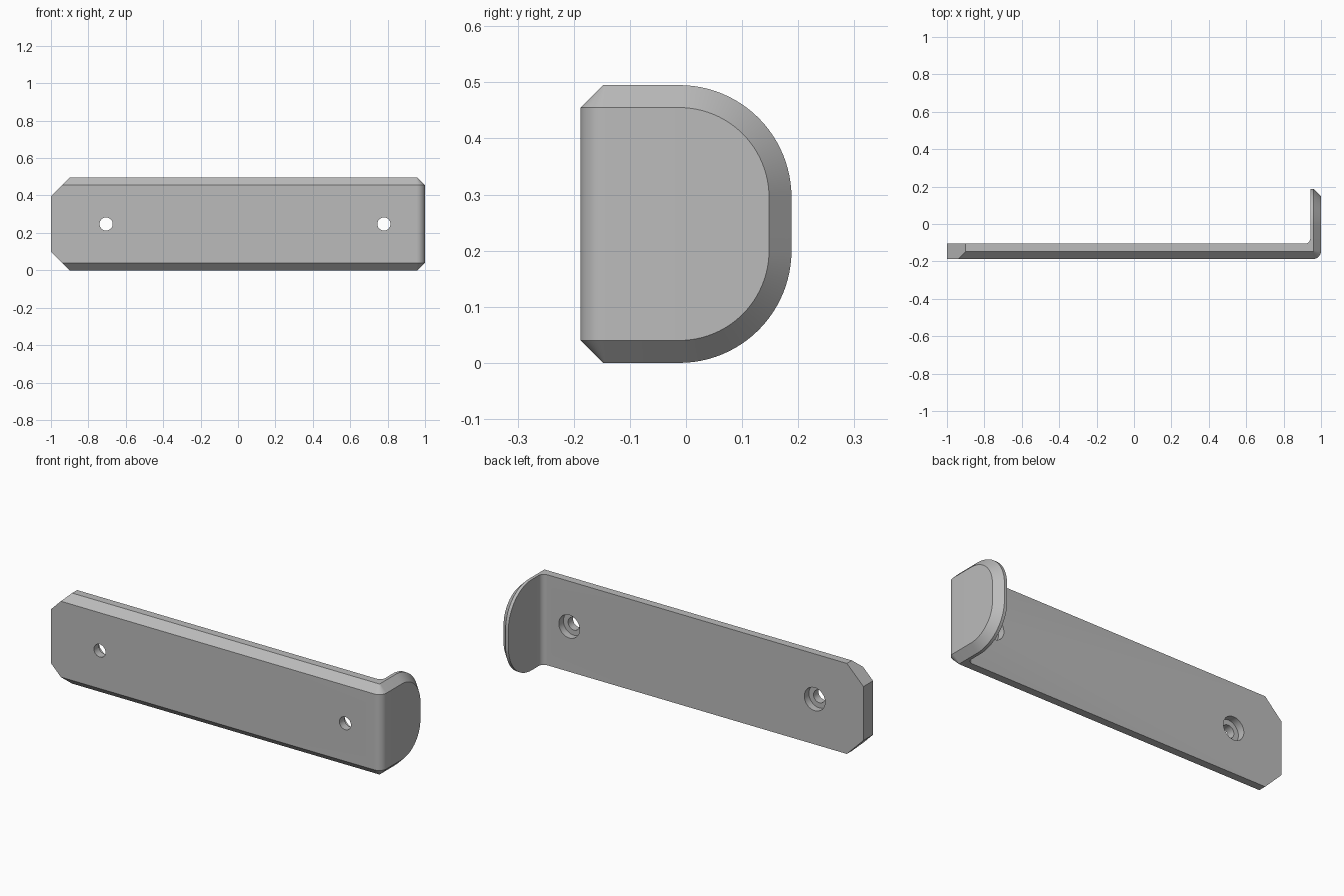
import bpy
import bmesh
from math import sin, cos, pi, radians

if "Cube" in bpy.data.objects:
    bpy.data.objects.remove(bpy.data.objects["Cube"], do_unlink=True)

FRONT, BACK = -0.188, -0.105      # plate faces in y
TAB_IN = 0.943                    # inner face of the end tab in x
MID, HALF = 0.2475, 0.2475        # centre height and half height
CH = 0.04                         # chamfer of the outer edges
BEND, FILLET, ROUND = 0.045, 0.03, 0.2

steel = bpy.data.materials.new("plain_grey")
steel.use_nodes = True
grey = (0.5, 0.5, 0.5, 1)
steel.diffuse_color = grey
steel.node_tree.nodes["Principled BSDF"].inputs["Base Color"].default_value = grey

# Stations along the strip: outer, edge and inner points as (x, y, half height)
low = HALF - 0.1
stations = [
    [(-1, FRONT, low), (-1, FRONT + CH, low), (-1, BACK, low)],
    [(-0.9 - CH, FRONT, HALF - CH), (-0.9, FRONT + CH, HALF), (-0.9, BACK, HALF)],
]

# Rounded bend
for i in range(13):
    a = pi / 2 * i / 12
    s, c = sin(a), cos(a)
    cx, cy = 1 - BEND, FRONT + BEND
    r = BEND - CH
    stations.append([
        (cx + BEND * s, cy - BEND * c, HALF - CH),
        (cx + r * s, cy - r * c, HALF),
        (TAB_IN - FILLET + FILLET * s, BACK + FILLET - FILLET * c, HALF)])

# Tab with rounded corners
start, flat = -FRONT - ROUND, HALF - ROUND
for i in range(25):
    a = pi / 2 * i / 24
    s, c = sin(a), cos(a)
    r = ROUND - CH
    y, h = start + ROUND * s, flat + ROUND * c
    stations.append([(1, start + r * s, flat + r * c), (1 - CH, y, h), (TAB_IN, y, h)])

# Skin the stations
bm = bmesh.new()
rings = []
for st in stations:
    top = [bm.verts.new((x, y, MID + h)) for x, y, h in st]
    bottom = [bm.verts.new((x, y, MID - h)) for x, y, h in st]
    rings.append(top + bottom[::-1])
for r0, r1 in zip(rings, rings[1:]):
    for k in range(6):
        n = (k + 1) % 6
        bm.faces.new((r0[k], r0[n], r1[n], r1[k]))
for ring in (rings[0], rings[-1]):
    bm.faces.new((ring[0], ring[1], ring[4], ring[5]))
    bm.faces.new((ring[1], ring[2], ring[3], ring[4]))
bmesh.ops.recalc_face_normals(bm, faces=bm.faces)
mesh = bpy.data.meshes.new("bracket")
bm.to_mesh(mesh)
bm.free()
mesh.materials.append(steel)
bracket = bpy.data.objects.new("bracket", mesh)
bpy.context.collection.objects.link(bracket)


def drill(x, radius, y0, y1):
    """Cut a round hole along y."""
    bpy.ops.mesh.primitive_cylinder_add(
        vertices=48, radius=radius, depth=y1 - y0,
        location=(x, (y0 + y1) / 2, MID), rotation=(pi / 2, 0, 0))
    cutter = bpy.context.object
    cutter.name = "hole_cutter"
    cutter.hide_render = True
    cutter.data.materials.append(steel)
    mod = bracket.modifiers.new("hole", "BOOLEAN")
    mod.operation = "DIFFERENCE"
    mod.solver = "EXACT"
    mod.object = cutter
    bpy.context.view_layer.objects.active = bracket
    bpy.ops.object.modifier_apply(modifier=mod.name)
    bpy.data.objects.remove(cutter, do_unlink=True)


# Screw holes with a counterbore on the back
for x in (-0.705, 0.78):
    drill(x, 0.035, FRONT - 0.05, BACK + 0.05)
    drill(x, 0.063, BACK - 0.04, BACK + 0.05)

bpy.ops.object.select_all(action="DESELECT")
bracket.select_set(True)
bpy.context.view_layer.objects.active = bracket
bpy.ops.object.shade_smooth_by_angle(angle=radians(25))
